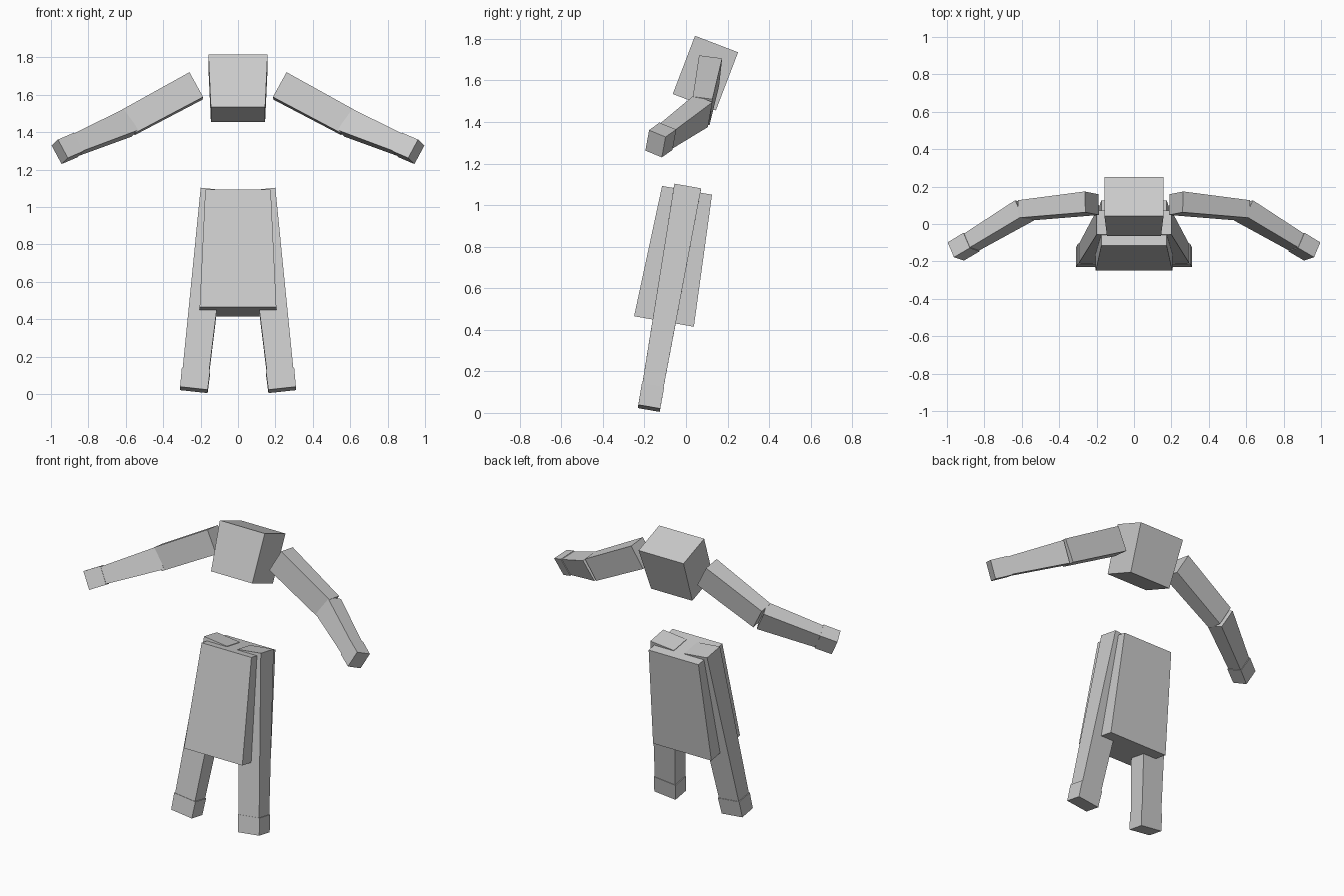
import bpy
import bmesh
from mathutils import Vector

old = bpy.data.objects.get("Cube")
if old:
    bpy.data.objects.remove(old, do_unlink=True)

# One plain grey for the whole figure
grey = bpy.data.materials.new("plain grey")
grey.use_nodes = True
color = (0.6, 0.6, 0.6, 1)
grey.diffuse_color = color
grey.node_tree.nodes["Principled BSDF"].inputs["Base Color"].default_value = color


def tapered_box(name, start, end, start_size, end_size, hint):
    """Box along start-end; sizes are (along hint, across hint) at each end."""
    start, end = Vector(start), Vector(end)
    axis = (end - start).normalized()
    across = axis.cross(Vector(hint)).normalized()
    along = across.cross(axis)
    bm = bmesh.new()
    bmesh.ops.create_cube(bm, size=1)
    for v in bm.verts:
        center, size = (end, end_size) if v.co.z > 0 else (start, start_size)
        v.co = center + along * v.co.x * size[0] + across * v.co.y * size[1]
    bmesh.ops.recalc_face_normals(bm, faces=bm.faces)
    mesh = bpy.data.meshes.new(name)
    bm.to_mesh(mesh)
    bm.free()
    mesh.materials.append(grey)
    obj = bpy.data.objects.new(name, mesh)
    bpy.context.collection.objects.link(obj)


def pair(name, start, end, start_size, end_size, hint):
    """The same box on both sides of the body."""
    for side, s in (("left", 1), ("right", -1)):
        flip = [(s * p[0], p[1], p[2]) for p in (start, end, hint)]
        tapered_box(f"{side}_{name}", flip[0], flip[1], start_size, end_size, flip[2])


def toward(a, b, distance):
    """Point on the line from a to b, a set distance from a."""
    a, b = Vector(a), Vector(b)
    return a + (b - a).normalized() * distance


SIDEWAYS = (1, 0, 0)

# Head and long torso
tapered_box("head", (0, 0.04, 1.495), (0, 0.147, 1.775), (0.29, 0.222), (0.316, 0.222), SIDEWAYS)
tapered_box("torso", (0, 0.005, 1.071), (0, -0.106, 0.44), (0.35, 0.244), (0.41, 0.292), SIDEWAYS)

# Legs and boots
hip, sole = (0.118, 0.007, 1.083), (0.236, -0.178, 0.022)
ankle = toward(sole, hip, 0.105)
pair("leg", hip, toward(sole, hip, 0.09), (0.164, 0.131), (0.142, 0.103), SIDEWAYS)
pair("boot", ankle, sole, (0.152, 0.109), (0.148, 0.107), SIDEWAYS)

# Arms and hands
shoulder, elbow, fingertip = (0.225, 0.111, 1.647), (0.585, 0.073, 1.453), (0.953, -0.147, 1.295)
upper_up, lower_up = (0.07, 0.015, 0.134), (0.05, 0.02, 0.1)
wrist = toward(fingertip, elbow, 0.105)
pair("upper_arm", shoulder, elbow, (0.152, 0.112), (0.144, 0.095), upper_up)
pair("forearm", elbow, toward(fingertip, elbow, 0.09), (0.138, 0.1), (0.104, 0.085), lower_up)
pair("hand", wrist, fingertip, (0.113, 0.094), (0.113, 0.092), lower_up)
